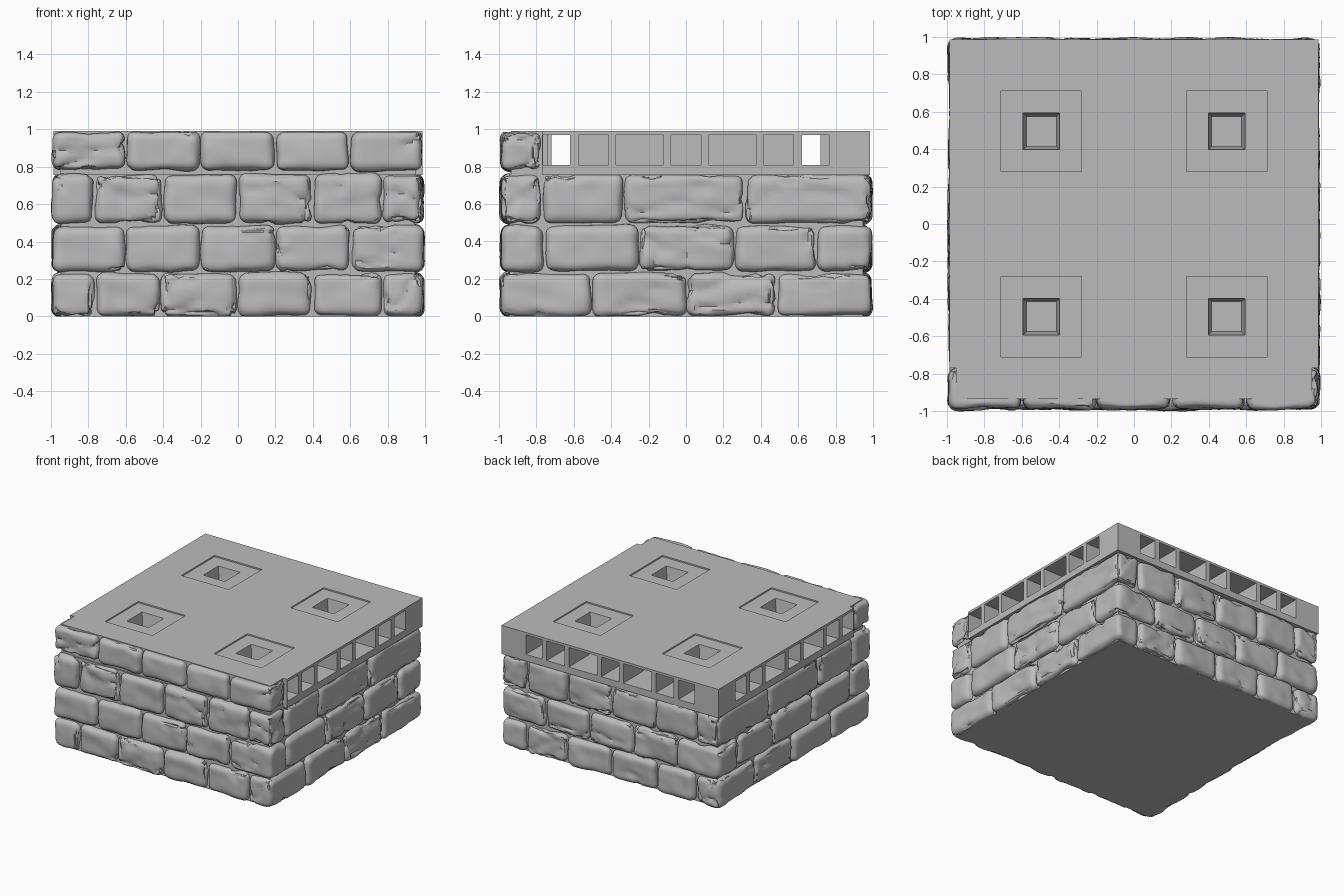
import bpy, bmesh, math, random
from mathutils import Vector, noise

random.seed(4)
if "Cube" in bpy.data.objects:
    bpy.data.objects.remove(bpy.data.objects["Cube"])

stone_grey = bpy.data.materials.new("stone grey")
stone_grey.use_nodes = True
colour = (0.5, 0.5, 0.5, 1)
stone_grey.diffuse_color = colour
stone_grey.node_tree.nodes["Principled BSDF"].inputs["Base Color"].default_value = colour


def make_object(name, bm):
    mesh = bpy.data.meshes.new(name)
    bmesh.ops.recalc_face_normals(bm, faces=bm.faces)
    bm.to_mesh(mesh)
    bm.free()
    mesh.materials.append(stone_grey)
    obj = bpy.data.objects.new(name, mesh)
    bpy.context.collection.objects.link(obj)
    return obj


def box(name, lo, hi, taper=1.0):
    """Axis-aligned box; taper scales the lower end."""
    bm = bmesh.new()
    bmesh.ops.create_cube(bm, size=1)
    for v in bm.verts:
        s = taper if v.co.z < 0 else 1
        v.co = [(a + b) / 2 + c * (b - a) * k
                for a, b, c, k in zip(lo, hi, v.co, (s, s, 1))]
    return make_object(name, bm)


def activate(obj):
    bpy.ops.object.select_all(action='DESELECT')
    obj.select_set(True)
    bpy.context.view_layer.objects.active = obj


def cut(target, lo, hi, taper=1.0):
    cutter = box("cutter", lo, hi, taper)
    cutter.hide_render = True
    activate(target)
    mod = target.modifiers.new("cut", 'BOOLEAN')
    mod.operation, mod.solver, mod.object = 'DIFFERENCE', 'EXACT', cutter
    bpy.ops.object.modifier_apply(modifier=mod.name)
    bpy.data.objects.remove(cutter)


# Finely divided cube that every stone is shaped from
bm = bmesh.new()
bmesh.ops.create_cube(bm, size=2)
bmesh.ops.subdivide_edges(bm, edges=bm.edges, cuts=15, use_grid_fill=True)
template = bpy.data.meshes.new("stone template")
bm.to_mesh(template)
bm.free()


def rough(p):
    """Height of the chiselled surface: broad dents, chips and cracks."""
    h = 0.014 * noise.noise(p * 4) + 0.008 * noise.noise(p * 11)
    near = noise.voronoi(p * 4 + noise.noise_vector(p * 6) * 0.3)[0]
    if noise.noise(p * 2.3) > 0.05:
        h -= 0.018 * max(0, 1 - (near[1] - near[0]) / 0.1)
    return h


def add_stone(bm, lo, hi):
    start = len(bm.verts)
    bm.from_mesh(template)
    gap, radius = 0.006, 0.045
    lo, hi = Vector(lo), Vector(hi)
    centre, half = (lo + hi) / 2, (hi - lo) / 2 - Vector((gap,) * 3)
    inner = half - Vector((radius,) * 3)
    offset = Vector([random.uniform(-20, 20) for _ in range(3)])
    for v in list(bm.verts)[start:]:
        p = Vector([math.sin(c * math.pi / 2) * h for c, h in zip(v.co, half)])
        core = Vector([max(-i, min(i, c)) for c, i in zip(p, inner)])
        n = (p - core).normalized()
        q = centre + core + n * (radius + rough(p + offset))
        v.co = (max(-1, min(1, q.x)), max(-1, min(1, q.y)), max(0, min(0.985, q.z)))


# Courses: bottom, top, joints along x, joints along y
courses = [
    ("bottom_course", -0.005, 0.235, (-.76, -.41, 0, .4, .77), (-.505, 0, .485)),
    ("second_course", 0.235, 0.49, (-.6, -.2, .2, .6), (-.76, -.25, .26, .7)),
    ("third_course", 0.49, 0.765, (-.77, -.4, 0, .4, .77), (-.77, -.335, .32)),
    ("top_front_course", 0.775, 0.995, (-.6, -.2, .2, .6), (-.77,)),
]
edge, depth = 0.994, 0.78
for name, z0, z1, xs, ys in courses:
    bm = bmesh.new()
    front_only = len(ys) == 1
    # corner stones
    for x0, x1 in ((-edge, xs[0]), (xs[-1], edge)):
        add_stone(bm, (x0, -edge, z0), (x1, ys[0], z1))
        if not front_only:
            add_stone(bm, (x0, ys[-1], z0), (x1, edge, z1))
    # stones between the corners
    for a, b in zip(xs, xs[1:]):
        add_stone(bm, (a, -edge, z0), (b, -depth, z1))
        if not front_only:
            add_stone(bm, (a, depth, z0), (b, edge, z1))
    for a, b in zip(ys, ys[1:]):
        add_stone(bm, (-edge, a, z0), (-depth, b, z1))
        add_stone(bm, (depth, a, z0), (edge, b, z1))
    obj = make_object(name, bm)
    activate(obj)
    bpy.ops.object.shade_smooth_by_angle(angle=math.radians(40))
bpy.data.meshes.remove(template)

# Mortar core behind the stones
box("mortar_core", (-.945, -.945, 0), (.945, .945, .76))

# Floor slab with a narrower tongue behind the front stones
outline = [(-.985, .985), (-.985, -.77), (-.95, -.77), (-.95, -.935)]
outline += [(-x, y) for x, y in reversed(outline)]
bm = bmesh.new()
face = bm.faces.new([bm.verts.new((x, y, .755)) for x, y in outline])
top = bmesh.ops.extrude_face_region(bm, geom=[face])["geom"]
bmesh.ops.translate(bm, vec=(0, 0, .235),
                    verts=[v for v in top if isinstance(v, bmesh.types.BMVert)])
slab = make_object("floor_slab", bm)

# Channel running round inside the slab
z0, z1 = 0.81, 0.97
for s in (-1, 1):
    a, b = sorted((s * .62, s * .72))
    cut(slab, (-.74, a, z0), (.74, b, z1))
    cut(slab, (a, -.74, z0), (b, .74, z1))

# Connector openings on the right, left and back
half_openings = [(.12, .375), (.415, .575), (.62, .765)]
openings = [(-.08, .08)] + half_openings + [(-b, -a) for a, b in half_openings]
for a, b in openings:
    cut(slab, (a, .65, z0), (b, 1.1, z1))
    cut(slab, (.65, a, z0), (1.1, b, z1))
    cut(slab, (-1.1, a, z0), (-.65, b, z1))

# Shallow square recesses with tapered sockets in the top
c = 0.495
for x in (-c, c):
    for y in (-c, c):
        cut(slab, (x - .215, y - .215, .979), (x + .215, y + .215, 1.05))
        cut(slab, (x - .1, y - .1, .87), (x + .1, y + .1, .99), 0.8)
